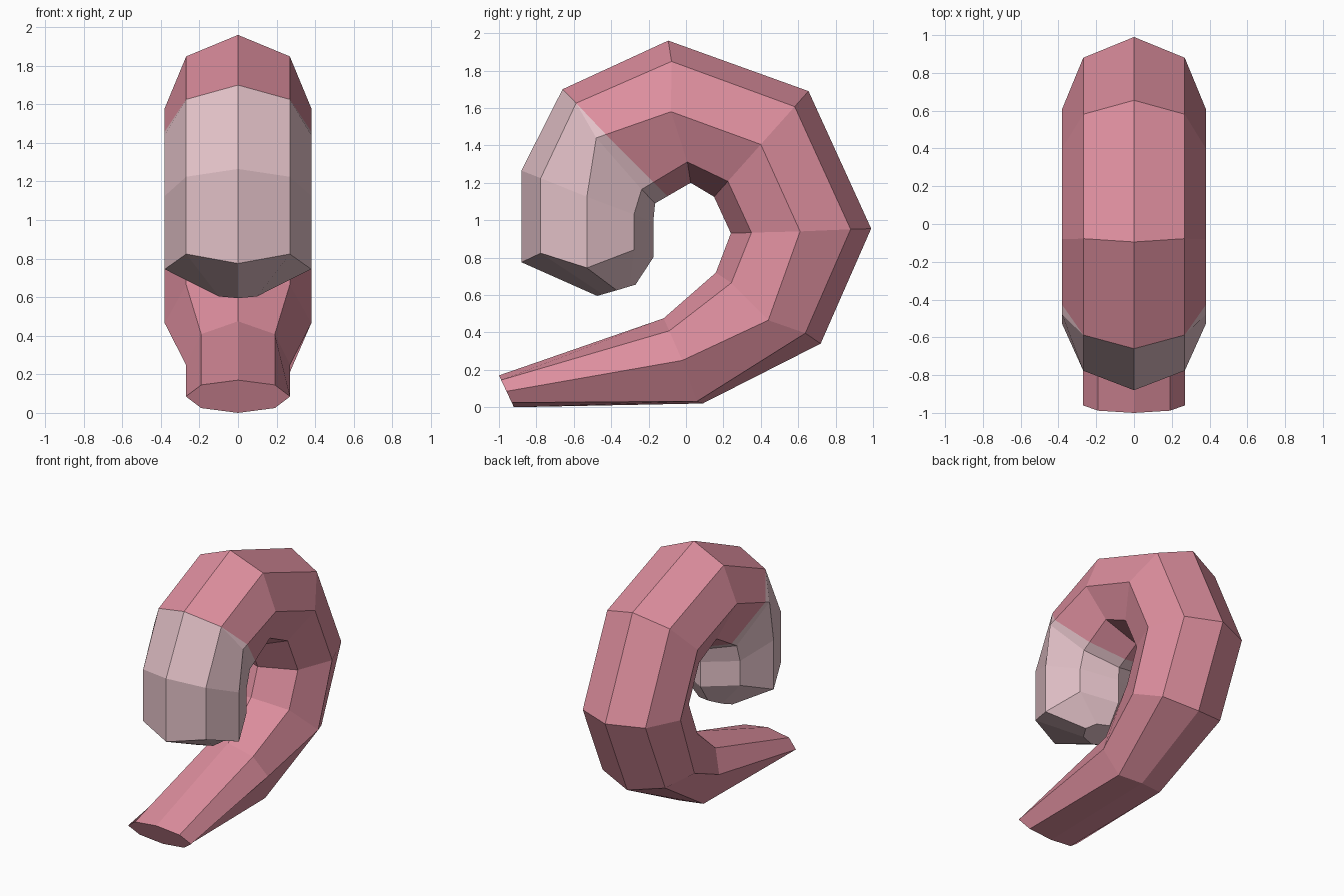
import bpy
import bmesh
from mathutils import Vector

default_cube = bpy.data.objects.get("Cube")
if default_cube:
    bpy.data.objects.remove(default_cube, do_unlink=True)


def make_material(name, colour):
    material = bpy.data.materials.new(name)
    material.use_nodes = True
    material.diffuse_color = (*colour, 1)
    shader = material.node_tree.nodes["Principled BSDF"]
    shader.inputs["Base Color"].default_value = (*colour, 1)
    return material


pink = make_material("rose pink", (0.72, 0.27, 0.34))
pale = make_material("pale pink", (0.76, 0.53, 0.57))


def octagon_ring(bm, half_width, outer, side, inner, lift_outer=0, lift_inner=0):
    """Eight-sided section in order around the tube; points are (y, z)."""
    outer, side, inner = Vector(outer), Vector(side), Vector(inner)
    diagonal = 0.707
    centre = (outer + inner) / 2
    outer_shoulder = centre.lerp(outer, diagonal) + Vector((0, lift_outer))
    inner_shoulder = centre.lerp(inner, diagonal) + Vector((0, lift_inner))
    narrow = half_width * diagonal
    profile = [
        (0, outer), (narrow, outer_shoulder), (half_width, side),
        (narrow, inner_shoulder), (0, inner), (-narrow, inner_shoulder),
        (-half_width, side), (-narrow, outer_shoulder),
    ]
    return [bm.verts.new((x, point.x, point.y)) for x, point in profile]


# Sections along the curl, from the broad base to the blunt tip
full = 0.38
sections = [
    (0.27, (-0.92, 0), (-0.96, 0.085), (-1, 0.17)),
    (0.27, (0.09, 0.02), (-0.02, 0.25), (-0.12, 0.475), -0.055, 0),
    (full, (0.72, 0.34), (0.44, 0.465), (0.16, 0.72)),
    (full, (0.99, 0.955), (0.61, 0.94), (0.24, 0.93)),
    (full, (0.655, 1.69), (0.4, 1.405), (0.15, 1.125)),
    (full, (-0.095, 1.96), (-0.08, 1.58), (0.025, 1.2)),
    (full, (-0.66, 1.7), (-0.48, 1.44), (-0.165, 1.09), 0.015, -0.015),
    (full, (-0.88, 1.265), (-0.53, 1.125), (-0.175, 0.99)),
    (full, (-0.88, 0.775), (-0.53, 0.745), (-0.175, 0.8), 0.045, 0.045),
    (0.14, (-0.475, 0.595), (-0.37, 0.625), (-0.27, 0.655)),
]

bm = bmesh.new()
rings = [octagon_ring(bm, *section) for section in sections]

# Skin neighbouring sections and close both ends
for ring, following in zip(rings, rings[1:]):
    count = len(ring)
    for i in range(count):
        j = (i + 1) % count
        bm.faces.new((ring[i], ring[j], following[j], following[i]))
bm.faces.new(rings[0])
bm.faces.new(rings[-1])


def on_curled_end(face):
    centre = face.calc_center_median()
    return centre.y < 0 and centre.z > 0.55


# Cut the slanted colour border just behind the curled end
border = Vector((0, 0, 1.03))
slant = Vector((0, 1, 1))
faces = [face for face in bm.faces if on_curled_end(face)]
edges = {edge for face in faces for edge in face.edges}
verts = {vert for face in faces for vert in face.verts}
bmesh.ops.bisect_plane(
    bm, geom=list(verts) + list(edges) + faces,
    plane_co=border, plane_no=slant, dist=0.012,
)

# The curled end is pale, the rest is pink
for face in bm.faces:
    behind = (face.calc_center_median() - border).dot(slant)
    face.material_index = int(on_curled_end(face) and behind < 0)
    face.smooth = False

bmesh.ops.recalc_face_normals(bm, faces=bm.faces[:])
mesh = bpy.data.meshes.new("curled_tail")
bm.to_mesh(mesh)
bm.free()
mesh.materials.append(pink)
mesh.materials.append(pale)
tail = bpy.data.objects.new("curled_tail", mesh)
bpy.context.collection.objects.link(tail)
